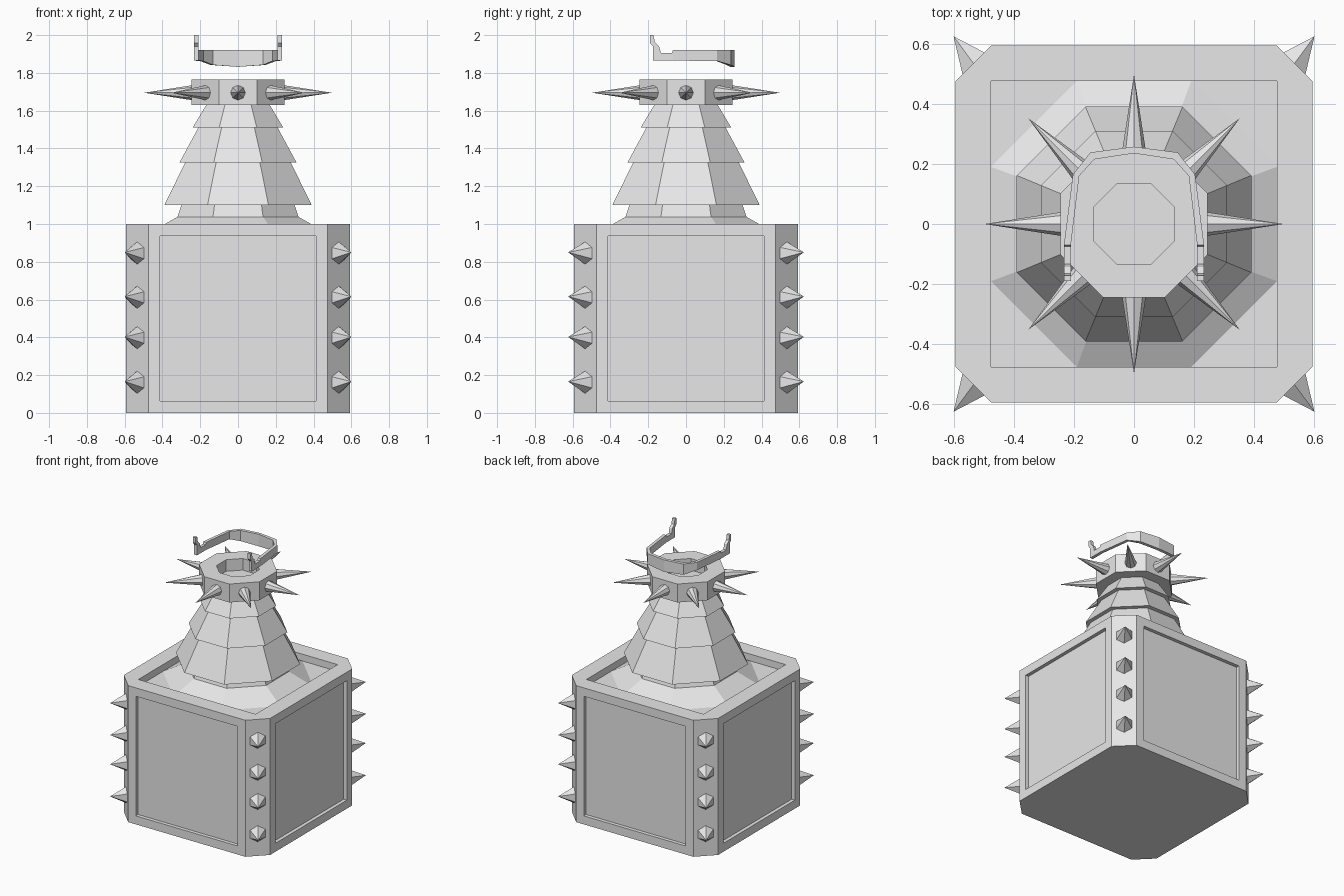
import bpy, bmesh, math
from mathutils import Vector

cube = bpy.data.objects.get("Cube")
if cube:
    bpy.data.objects.remove(cube, do_unlink=True)

GREY = (0.8, 0.8, 0.8, 1)
mat = bpy.data.materials.new("light_grey")
mat.use_nodes = True
mat.diffuse_color = GREY
mat.node_tree.nodes["Principled BSDF"].inputs["Base Color"].default_value = GREY


def finish(name, bm):
    bmesh.ops.remove_doubles(bm, verts=bm.verts[:], dist=0.0001)
    bmesh.ops.recalc_face_normals(bm, faces=bm.faces[:])
    me = bpy.data.meshes.new(name)
    bm.to_mesh(me)
    bm.free()
    me.materials.append(mat)
    ob = bpy.data.objects.new(name, me)
    bpy.context.collection.objects.link(ob)
    return ob


def bridge(bm, a, b):
    """Quads between two closed loops of vertices."""
    n = len(a)
    for i in range(n):
        j = (i + 1) % n
        bm.faces.new((a[i], a[j], b[j], b[i]))


def octagon(bm, apothem, z):
    r = apothem / math.cos(math.pi / 8)
    return [bm.verts.new((r * math.cos((i - 0.5) * math.pi / 4),
                          r * math.sin((i - 0.5) * math.pi / 4), z)) for i in range(8)]


def stack(name, rings, close=True):
    """Eight-sided lathe through (apothem, z) rings."""
    bm = bmesh.new()
    loops = [octagon(bm, *ring) for ring in rings]
    for a, b in zip(loops, loops[1:]):
        bridge(bm, a, b)
    if close:
        bm.faces.new(loops[0])
        bm.faces.new(loops[-1])
    return finish(name, bm)


def spike(name, base, tip, radius, sides):
    base, tip = Vector(base), Vector(tip)
    axis = Vector((base.x, base.y, 0)).normalized()
    side = axis.cross(Vector((0, 0, 1)))
    bm = bmesh.new()
    ring = []
    for i in range(sides):
        a = math.tau * i / sides
        offset = side * math.sin(a) + Vector((0, 0, 1)) * math.cos(a)
        ring.append(bm.verts.new(base + offset * radius))
    point = bm.verts.new(tip)
    for i in range(sides):
        bm.faces.new((ring[i], ring[(i + 1) % sides], point))
    bm.faces.new(ring)
    return finish(name, bm)


# Crate: chamfered prism with recessed side panels and an open square tray on top
W, C, FLOOR = 0.593, 0.475, 0.95
outline = [(W, -C), (W, C), (C, W), (-C, W), (-W, C), (-W, -C), (-C, -W), (C, -W)]
corners = [(C, -C), (C, C), (-C, C), (-C, -C)]
bm = bmesh.new()
low = [bm.verts.new((x, y, 0)) for x, y in outline]
high = [bm.verts.new((x, y, 1)) for x, y in outline]
rim = [bm.verts.new((x, y, 1)) for x, y in corners]
tray = [bm.verts.new((x, y, FLOOR)) for x, y in corners]
bm.faces.new(low)
bridge(bm, low, high)
bm.faces.ensure_lookup_table()
panels = [bm.faces[1 + 2 * i] for i in range(4)]
for i in range(4):
    j = (i + 1) % 4
    bm.faces.new((high[2 * i], high[2 * i + 1], rim[j], rim[i]))
    bm.faces.new((high[2 * i + 1], high[(2 * i + 2) % 8], rim[j]))
bridge(bm, rim, tray)
bmesh.ops.recalc_face_normals(bm, faces=bm.faces[:])
bmesh.ops.inset_individual(bm, faces=panels, thickness=0.088, depth=0)
bmesh.ops.inset_individual(bm, faces=panels, thickness=0.001, depth=-0.025)
finish("crate", bm)

# Skirt: tray floor rising to the foot of the neck
bm = bmesh.new()
edge = []
for i in range(4):
    a = i * math.pi / 2
    for v in (-0.19, 0.19):
        edge.append(bm.verts.new((C * math.cos(a) - v * math.sin(a),
                                  C * math.sin(a) + v * math.cos(a), FLOOR)))
foot = octagon(bm, 0.32, 1.038)
neck = octagon(bm, 0.3, 1.1)
bridge(bm, edge, foot)
bridge(bm, foot, neck)
for i in range(4):
    tip = bm.verts.new((*corners[(i + 1) % 4], FLOOR))
    bm.faces.new((edge[2 * i + 1], tip, edge[(2 * i + 2) % 8]))
finish("skirt", bm)

# Overlapping neck tiers
stack("lower_tier", [(0.39, 1.1), (0.28, 1.325)])
stack("middle_tier", [(0.31, 1.325), (0.21, 1.51)])
stack("upper_tier", [(0.24, 1.51), (0.165, 1.635)])

# Collar with a sunken top
stack("collar", [(0.245, 1.63), (0.245, 1.765), (0.135, 1.765), (0.135, 1.68)])

# Collar spikes
for i in range(8):
    c, s = math.cos(i * math.pi / 4), math.sin(i * math.pi / 4)
    spike("collar_spike", (0.24 * c, 0.24 * s, 1.695), (0.497 * c, 0.497 * s, 1.695), 0.04, 8)

# Studs down each crate corner
for sx in (-1, 1):
    for sy in (-1, 1):
        for z in (0.162, 0.398, 0.612, 0.846):
            spike("corner_stud", (sx * 0.533, sy * 0.533, z),
                  (sx * 0.6, sy * 0.624, z + 0.004), 0.06, 6)

# Floating band: outer x, outer y, bottom z, inner x, inner y
half = [(0.233, -0.07, 1.865, 0.21, -0.07), (0.203, 0.165, 1.863, 0.182, 0.16),
        (0.145, 0.238, 1.842, 0.132, 0.215)]
middle = [(0, 0.257, 1.832, 0, 0.235)]
stations = half + middle + [(-x, y, z, -u, v) for x, y, z, u, v in reversed(half)]
bm = bmesh.new()
sections = []
for x, y, z, u, v in stations:
    sections.append([bm.verts.new(p) for p in
                     ((x, y, z), (x, y, 1.92), (u, v, 1.92), (u, v, z))])
for a, b in zip(sections, sections[1:]):
    bridge(bm, a, b)
bm.faces.new(sections[0])
bm.faces.new(sections[-1])
finish("band", bm)

# Upturned hooks at the band ends
hook = [(-0.07, 1.865), (-0.07, 1.92), (-0.075, 1.905), (-0.133, 1.905), (-0.143, 1.942),
        (-0.165, 1.963), (-0.172, 2.0), (-0.19, 2.0), (-0.19, 1.958), (-0.175, 1.94),
        (-0.175, 1.865)]
for name, s in (("left_hook", 1), ("right_hook", -1)):
    bm = bmesh.new()
    outer = [bm.verts.new((s * 0.233, y, z)) for y, z in hook]
    inner = [bm.verts.new((s * 0.21, y, z)) for y, z in hook]
    bridge(bm, outer, inner)
    bm.faces.new(outer)
    bm.faces.new(inner)
    finish(name, bm)
